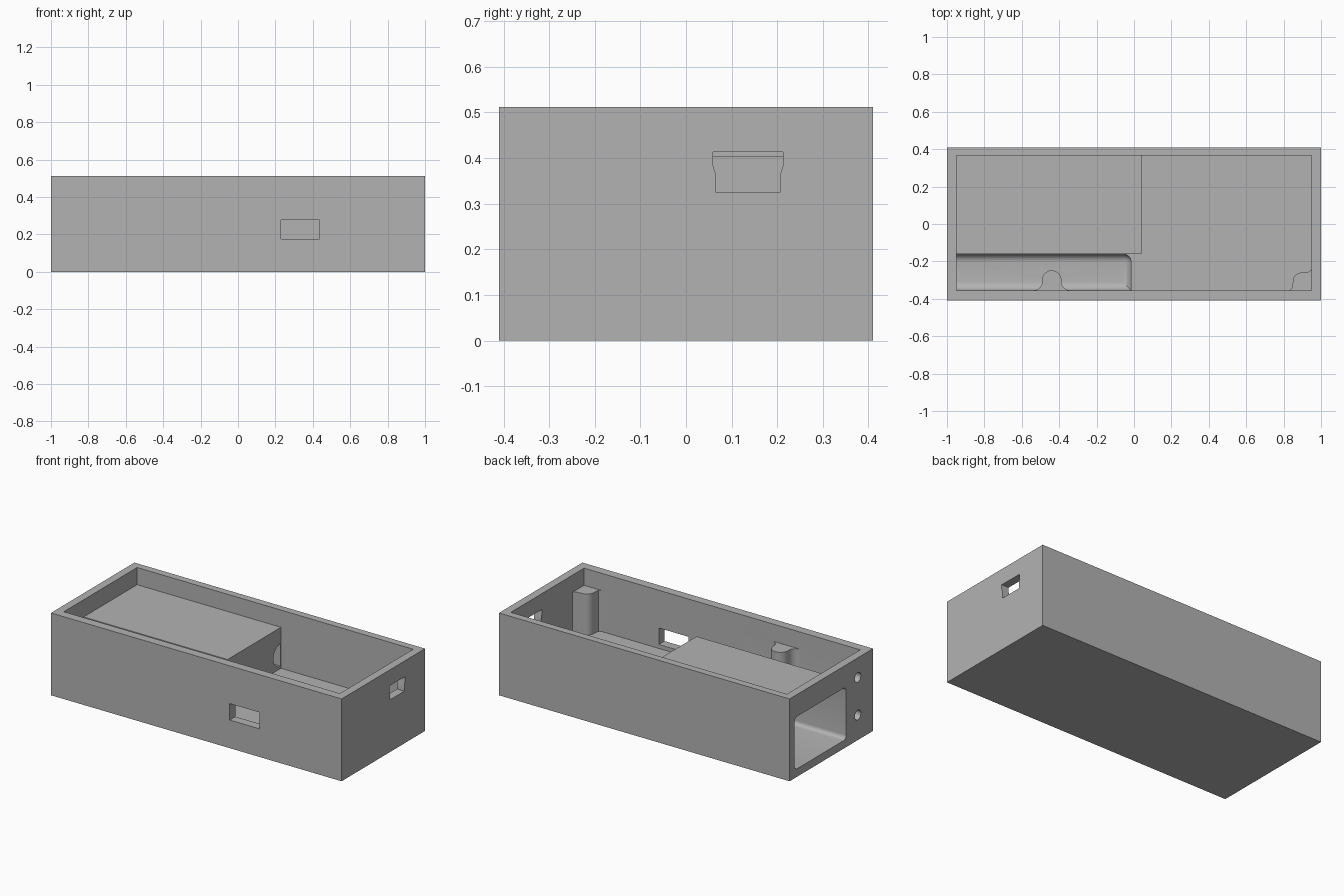
import bpy, bmesh, math
from mathutils import Vector

cube = bpy.data.objects.get("Cube")
if cube:
    bpy.data.objects.remove(cube, do_unlink=True)

grey = bpy.data.materials.new("plain_grey")
grey.use_nodes = True
grey.diffuse_color = (0.45, 0.45, 0.45, 1)
grey.node_tree.nodes["Principled BSDF"].inputs["Base Color"].default_value = grey.diffuse_color


def prism(name, points, axis, lo, hi, radius=0, rounded=None):
    """Extrude a 2D outline along an axis; optionally round chosen edges."""
    def place(p, t):
        a, b = p
        return {"x": (t, a, b), "y": (a, t, b), "z": (a, b, t)}[axis]
    bm = bmesh.new()
    base = bm.faces.new([bm.verts.new(place(p, lo)) for p in points])
    ext = bmesh.ops.extrude_face_region(bm, geom=[base])
    shift = Vector(place((0, 0), hi - lo))
    bmesh.ops.translate(bm, vec=shift, verts=[v for v in ext["geom"] if isinstance(v, bmesh.types.BMVert)])
    bmesh.ops.recalc_face_normals(bm, faces=bm.faces)
    if rounded:
        edges = [e for e in bm.edges if rounded(*(e.verts[0].co + e.verts[1].co) / 2)]
        bmesh.ops.bevel(bm, geom=edges, offset=radius, segments=6, profile=0.5, affect="EDGES")
    mesh = bpy.data.meshes.new(name)
    bm.to_mesh(mesh)
    bm.free()
    mesh.materials.append(grey)
    obj = bpy.data.objects.new(name, mesh)
    bpy.context.collection.objects.link(obj)
    return obj


def rect(a0, a1, b0, b1):
    return [(a0, b0), (a1, b0), (a1, b1), (a0, b1)]


def arc(ca, cb, r, start, end, steps=10):
    angles = [math.radians(start + (end - start) * i / steps) for i in range(steps + 1)]
    return [(ca + r * math.cos(t), cb + r * math.sin(t)) for t in angles]


def combine(target, tool, operation="DIFFERENCE"):
    mod = target.modifiers.new(tool.name, "BOOLEAN")
    mod.operation, mod.solver, mod.object = operation, "EXACT", tool
    bpy.ops.object.select_all(action="DESELECT")
    bpy.context.view_layer.objects.active = target
    target.select_set(True)
    bpy.ops.object.modifier_apply(modifier=mod.name)
    bpy.data.objects.remove(tool, do_unlink=True)


# Inner walls and levels
L, R, F, B = -0.95, 0.95, -0.355, 0.365
FLOOR, DECK, SHELF, TOP = 0.05, 0.15, 0.405, 0.512
SPLIT = -0.16

body = prism("enclosure_body", rect(-1, 1, -0.41, 0.41), "z", 0, TOP)

# Shallow opening above the shelf
combine(body, prism("upper_cavity", rect(L, R, F, B), "z", SHELF, 0.6))

# Deep right bay, its outline leaving a screw post in the front left corner
post = [(0.83, F), (0.845, -0.345)] + arc(0.895, -0.305, 0.045, 180, 90, 8) + [(0.93, -0.258), (R, -0.243)]
deck = [(-0.1, F)] + post + [(R, B), (0.04, B), (0.04, SPLIT), (-0.1, SPLIT)]
combine(body, prism("deck_cavity", deck, "z", DECK, 0.6))

# Round-bottomed trough along the front
trough = prism("trough", rect(L, -0.015, F, SPLIT), "z", FLOOR, 0.6, 0.045,
               lambda x, y, z: (z < 0.06 and x > -0.9) or (x > -0.02 and y > -0.17 and 0.1 < z < 0.5))
combine(body, trough)

# Flared screw boss against the front wall
boss = ([(-0.56, -0.375), (-0.54, F)] + arc(-0.54, -0.305, 0.05, -80, -20, 5)
        + arc(-0.44, -0.3, 0.052, 170, 10, 12)
        + arc(-0.34, -0.305, 0.05, 200, 260, 5) + [(-0.34, F), (-0.32, -0.375)])
combine(body, prism("screw_boss", boss, "z", 0.03, SHELF), "UNION")

# Closed compartment under the shelf, open on the right end
compartment = prism("compartment", rect(-0.145, 0.36, FLOOR, 0.375), "x", -1.1, 0, 0.025,
                    lambda x, y, z: -0.9 < x < -0.1 and abs(y - 0.1075) > 0.2 and abs(z - 0.2125) > 0.1)
combine(body, compartment)

# Half-round cable notch through the compartment end wall
combine(body, prism("cable_notch", arc(0.36, 0.235, 0.07, 90, 270, 16), "x", -0.05, 0.1))

# Two round holes into the trough
for z in (0.156, 0.39):
    combine(body, prism("round_hole", arc(-0.26, z, 0.03, 0, 345, 23), "x", -1.1, -0.9))

# Front slot and keyed slot in the left end
combine(body, prism("front_slot", rect(0.23, 0.435, 0.175, 0.277), "y", -0.5, -0.3))
half = [(0.07, 0.325), (0.07, 0.362), (0.077, 0.385), (0.077, 0.413)]
keyed = [(0.136 + a, z) for a, z in half] + [(0.136 - a, z) for a, z in reversed(half)]
combine(body, prism("keyed_slot", keyed, "x", 0.9, 1.1))

bpy.ops.object.shade_smooth_by_angle(angle=math.radians(30))
